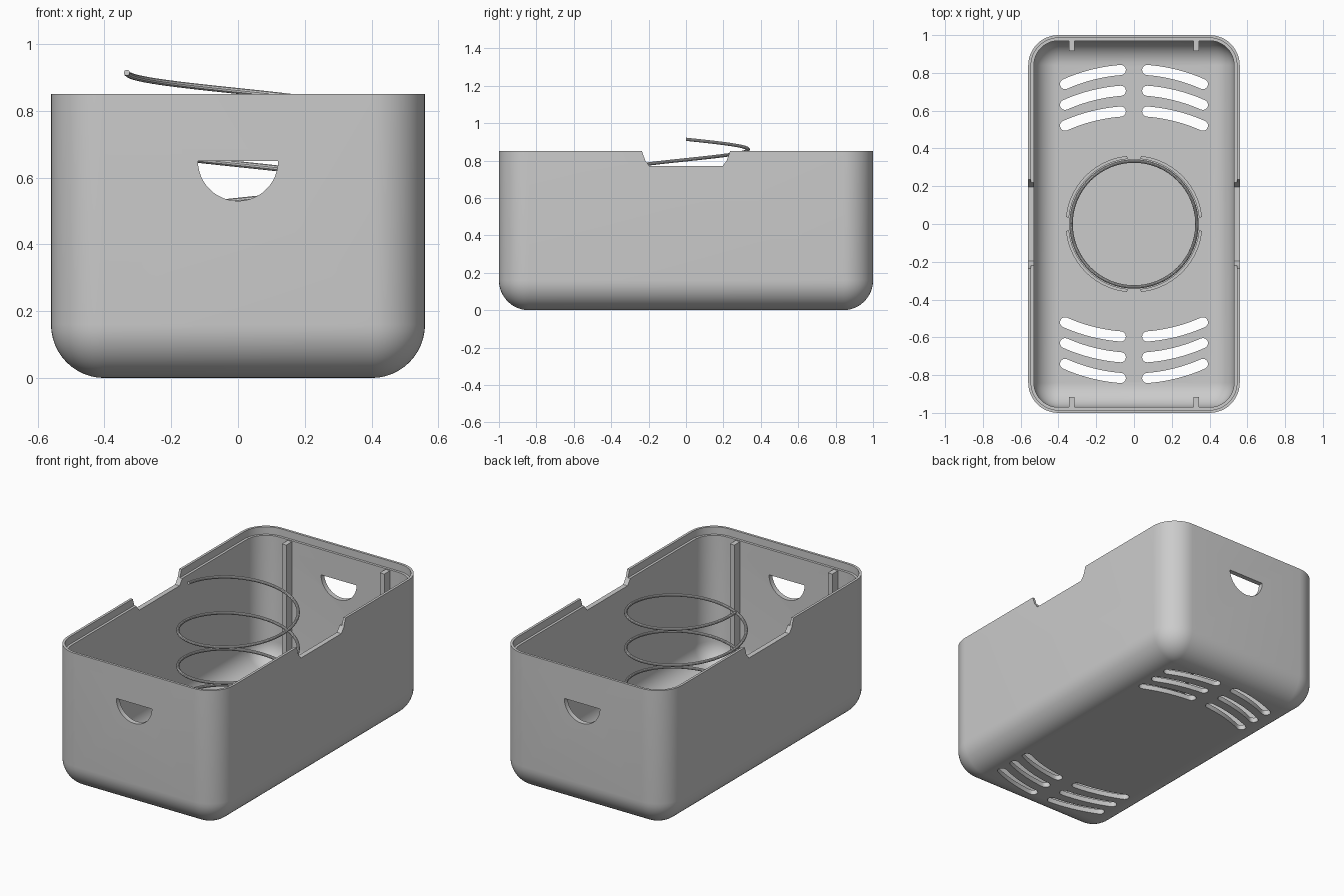
import bpy, bmesh
from math import sin, cos, pi, radians, sqrt, asin
from mathutils import Vector

cube = bpy.data.objects.get("Cube")
if cube:
    bpy.data.objects.remove(cube)

HX, HY, TOP = 0.56, 1.0, 0.85      # half width, half length, height
R, WALL = 0.16, 0.03               # corner radius, wall thickness
LEDGE = 0.805                      # height of the step inside the rim

grey = bpy.data.materials.new("plain_grey")
grey.use_nodes = True
grey.diffuse_color = (0.6, 0.6, 0.6, 1)
grey.node_tree.nodes["Principled BSDF"].inputs["Base Color"].default_value = (0.6, 0.6, 0.6, 1)


def finish(bm, name):
    bmesh.ops.recalc_face_normals(bm, faces=bm.faces)
    mesh = bpy.data.meshes.new(name)
    bm.to_mesh(mesh)
    bm.free()
    mesh.materials.append(grey)
    ob = bpy.data.objects.new(name, mesh)
    bpy.context.collection.objects.link(ob)
    return ob


def select(ob):
    bpy.ops.object.select_all(action="DESELECT")
    ob.select_set(True)
    bpy.context.view_layer.objects.active = ob


def smooth(ob):
    select(ob)
    bpy.ops.object.shade_smooth_by_angle(angle=radians(30))


def prism(bm, points, shift):
    """Extrude a closed outline of 3D points along a vector."""
    a = [bm.verts.new(p) for p in points]
    b = [bm.verts.new(Vector(p) + Vector(shift)) for p in points]
    bm.faces.new(a)
    bm.faces.new(b[::-1])
    for i in range(len(a)):
        j = (i + 1) % len(a)
        bm.faces.new((a[i], b[i], b[j], a[j]))


def rounded_loop(bm, inset, z, steps=12):
    """Rounded rectangle, inset from the outside of the box."""
    r = R - inset
    loop = []
    for k, (sx, sy) in enumerate(((1, 1), (-1, 1), (-1, -1), (1, -1))):
        for i in range(steps + 1):
            a = (k + i / steps) * pi / 2
            loop.append(bm.verts.new((sx * (HX - R) + r * cos(a), sy * (HY - R) + r * sin(a), z)))
    return loop


# Box shell: outer skin, rim, inner ledge, inner skin
N = 12
quarter = [i / N * pi / 2 for i in range(N + 1)]
section = [(R - R * sin(a), R - R * cos(a)) for a in quarter]
section += [(0, TOP), (WALL / 2, TOP), (WALL / 2, LEDGE), (WALL, LEDGE)]
ri = R - WALL
section += [(R - ri * cos(a), R - ri * sin(a)) for a in quarter]
bm = bmesh.new()
loops = [rounded_loop(bm, d, z) for d, z in section]
for lo, hi in zip(loops, loops[1:]):
    for i in range(len(lo)):
        j = (i + 1) % len(lo)
        bm.faces.new((lo[i], lo[j], hi[j], hi[i]))
bm.faces.new(loops[0][::-1])
bm.faces.new(loops[-1])
bmesh.ops.remove_doubles(bm, verts=bm.verts, dist=0.0001)
box = finish(bm, "box_shell")

# Openings: end handles, side notches and curved floor vents
bm = bmesh.new()
half_disc = [(0.12 * cos(pi + i * pi / 24), 0.65 + 0.12 * sin(pi + i * pi / 24)) for i in range(25)]
prism(bm, [(x, -1.2, z) for x, z in half_disc], (0, 2.4, 0))
notch = [(-0.245, 0.9), (-0.235, TOP), (-0.218, 0.8), (-0.195, 0.77)]
notch += [(-y, z) for y, z in reversed(notch)]
prism(bm, [(-0.8, y, z) for y, z in notch], (1.6, 0, 0))

ARC, HALF = 0.9, 0.027             # vent curve radius, half slot width


def vent(y_top, sx, sy):
    a0, a1 = asin(0.07 / ARC), asin(0.365 / ARC)
    out = []
    for i in range(11):
        a = a0 + (a1 - a0) * i / 10
        out.append((a, ARC + HALF))
    pts = [(r * sin(a), r * cos(a)) for a, r in out]
    for i in range(1, 8):          # round outer end
        t = pi / 2 - a1 - i * pi / 8
        pts.append((ARC * sin(a1) + HALF * cos(t), ARC * cos(a1) + HALF * sin(t)))
    pts += [((ARC - HALF) * sin(a), (ARC - HALF) * cos(a)) for a, r in reversed(out)]
    for i in range(1, 8):          # round inner end
        t = -pi / 2 - a0 - i * pi / 8
        pts.append((ARC * sin(a0) + HALF * cos(t), ARC * cos(a0) + HALF * sin(t)))
    prism(bm, [(sx * x, sy * (y - ARC + y_top), -0.1) for x, y in pts], (0, 0, 0.25))


for y_top in (0.818, 0.708, 0.598):
    for sx in (-1, 1):
        for sy in (-1, 1):
            vent(y_top, sx, sy)
cutter = finish(bm, "opening_cutter")
cutter.hide_render = True
mod = box.modifiers.new("openings", "BOOLEAN")
mod.operation = "DIFFERENCE"
mod.solver = "EXACT"
mod.object = cutter
select(box)
bpy.ops.object.modifier_apply(modifier=mod.name)
bpy.data.objects.remove(cutter)
smooth(box)

# Four upright posts against the end walls
post = [(0.915, 0.045), (0.975, 0.085), (0.975, 0.8), (0.915, 0.8)]
for sx, side in ((1, "left"), (-1, "right")):
    for sy, end in ((-1, "front"), (1, "back")):
        bm = bmesh.new()
        prism(bm, [(sx * 0.33 - 0.015, sy * y, z) for y, z in post], (0.03, 0, 0))
        finish(bm, f"{end}_{side}_post")

# Four curved ribs on the floor that hold the coil
bm = bmesh.new()
gap = asin(0.035 / 0.35)
for k in range(4):
    angles = [k * pi / 2 + gap + (pi / 2 - 2 * gap) * i / 20 for i in range(21)]
    pts = [(0.362 * cos(a), 0.362 * sin(a), 0.025) for a in angles]
    pts += [(0.346 * cos(a), 0.346 * sin(a), 0.025) for a in reversed(angles)]
    prism(bm, pts, (0, 0, 0.055))
smooth(finish(bm, "coil_seat_ribs"))

# Coil spring, four turns
TURNS, PER = 4, 64
curve = bpy.data.curves.new("coil_spring", "CURVE")
curve.dimensions = "3D"
curve.bevel_depth = 0.009
curve.bevel_resolution = 3
curve.use_fill_caps = True
spline = curve.splines.new("POLY")
spline.points.add(TURNS * PER)
for i, p in enumerate(spline.points):
    a = pi - i / PER * 2 * pi
    p.co = (0.333 * cos(a), 0.333 * sin(a), 0.914 - 0.219 * i / PER, 1)
curve.materials.append(grey)
spring = bpy.data.objects.new("coil_spring", curve)
bpy.context.collection.objects.link(spring)
select(spring)
bpy.ops.object.convert(target="MESH")
smooth(bpy.context.view_layer.objects.active)
